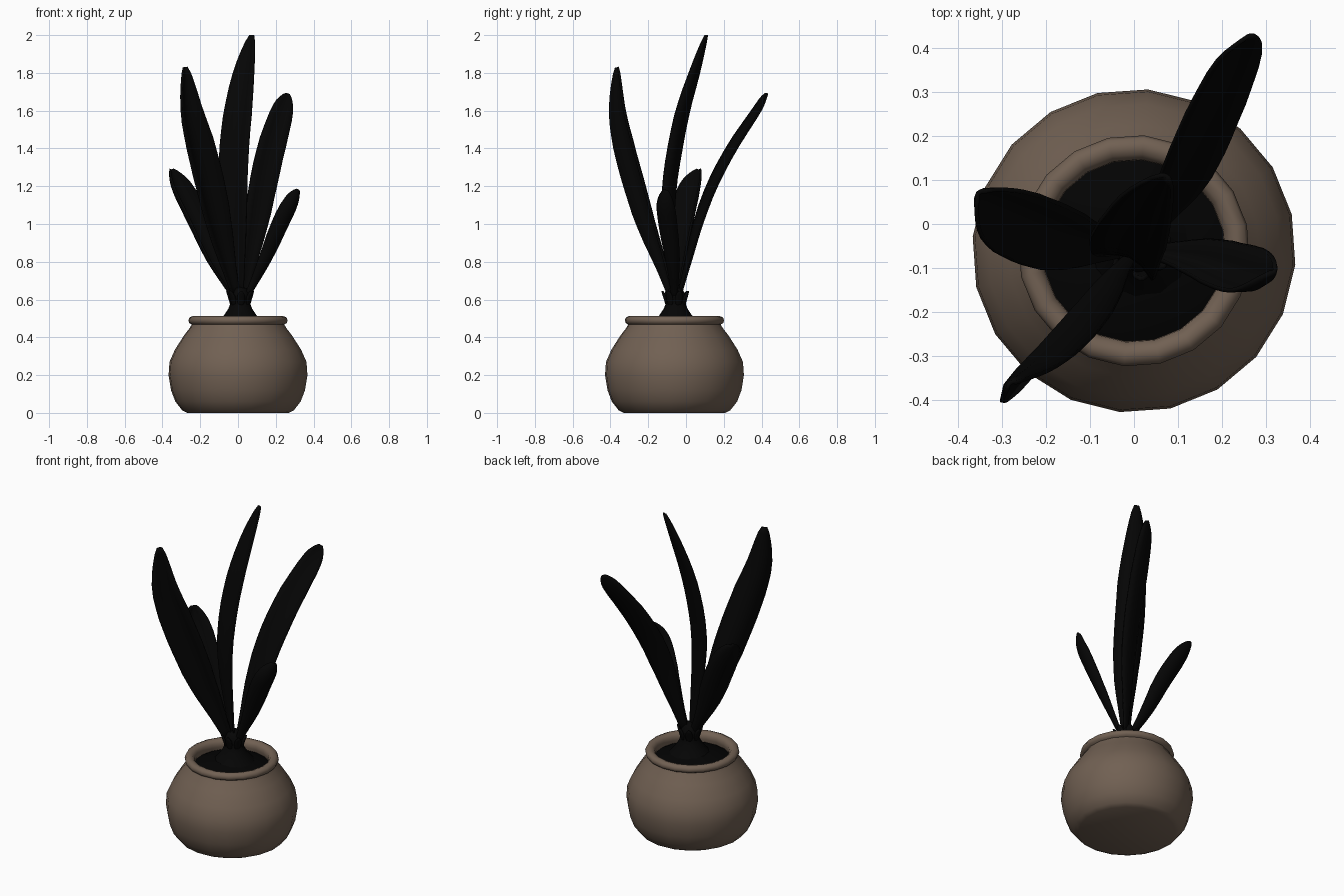
import bpy, bmesh, math
from mathutils import Vector

if "Cube" in bpy.data.objects:
    bpy.data.objects.remove(bpy.data.objects["Cube"])

CX, CY = 0.0, -0.061         # pot axis


def material(name, rgb):
    m = bpy.data.materials.new(name)
    m.diffuse_color = (*rgb, 1)
    m.use_nodes = True
    m.node_tree.nodes["Principled BSDF"].inputs["Base Color"].default_value = m.diffuse_color
    return m


CLAY = material("brown clay", (0.165, 0.118, 0.086))
LEAF = material("near black leaf", (0.0015, 0.0015, 0.0015))
SOIL = material("black soil", (0.0008, 0.0008, 0.0008))


def finish(name, bm, mat, angle=60):
    bmesh.ops.recalc_face_normals(bm, faces=bm.faces)
    me = bpy.data.meshes.new(name)
    bm.to_mesh(me)
    bm.free()
    me.materials.append(mat)
    ob = bpy.data.objects.new(name, me)
    bpy.context.collection.objects.link(ob)
    bpy.ops.object.select_all(action='DESELECT')
    ob.select_set(True)
    bpy.context.view_layer.objects.active = ob
    bpy.ops.object.shade_smooth_by_angle(angle=math.radians(angle))
    return ob


def lathe(name, profile, mat, x=CX, y=CY, sides=20, phase=85):
    """Spin (radius, z) points; a zero radius makes a cap."""
    bm = bmesh.new()
    rings = []
    for r, z in profile:
        if r == 0:
            rings.append([bm.verts.new((x, y, z))] * sides)
            continue
        ring = []
        for i in range(sides):
            a = math.radians(phase) + math.tau * i / sides
            ring.append(bm.verts.new((x + r * math.cos(a), y + r * math.sin(a), z)))
        rings.append(ring)
    for a, b in zip(rings, rings[1:]):
        for i in range(sides):
            j = (i + 1) % sides
            vs = list(dict.fromkeys((a[i], a[j], b[j], b[i])))
            bm.faces.new(vs)
    return finish(name, bm, mat)


# Round pot with rolled rim and inner wall
lathe("pot", [(0, 0), (0.27, 0), (0.297, 0.014), (0.333, 0.06), (0.356, 0.12),
              (0.369, 0.20), (0.364, 0.27), (0.335, 0.335), (0.287, 0.41),
              (0.256, 0.45), (0.246, 0.468), (0.259, 0.475), (0.264, 0.49),
              (0.258, 0.505), (0.24, 0.513), (0.221, 0.507), (0.209, 0.492),
              (0.207, 0.47), (0.215, 0.44)], CLAY)

# Soil mound
lathe("soil", [(0.213, 0.45), (0.19, 0.462), (0.15, 0.475), (0.1, 0.492), (0, 0.505)], SOIL)

# Flared stem
lathe("stem", [(0.115, 0.485), (0.088, 0.515), (0.064, 0.55), (0.052, 0.58),
               (0.055, 0.62), (0.035, 0.66), (0, 0.67)], LEAF, 0.012, -0.055, 12)


def path(pts, t):
    """Catmull-Rom point on a list of points, t in 0..1."""
    p = [Vector(q) for q in pts]
    p = [2 * p[0] - p[1]] + p + [2 * p[-1] - p[-2]]
    n = len(pts) - 1
    i = min(int(t * n), n - 1)
    u = t * n - i
    a, b, c, d = p[i:i + 4]
    return 0.5 * (2 * b + (c - a) * u + (2 * a - 5 * b + 4 * c - d) * u * u
                  + (3 * b - a - 3 * c + d) * u ** 3)


SHAPE = [(0, .22), (.1, .38), (.25, .72), (.4, .93), (.55, 1.0), (.7, .96),
         (.82, .80), (.91, .57), (.97, .34), (1, .14)]


def width_at(t):
    for (a, wa), (b, wb) in zip(SHAPE, SHAPE[1:]):
        if t <= b:
            return wa + (wb - wa) * (t - a) / (b - a)
    return SHAPE[-1][1]


def leaf(name, pts, width, side, fold=0.25, inner=None, steps=18):
    """Strap leaf lofted along a path; its edges lift towards `inner`."""
    bm = bmesh.new()
    if inner is None:
        inner = Vector(pts[0]) - Vector(pts[-1])
    inner = Vector((inner[0], inner[1], 0))
    rows = []
    for k in range(steps + 1):
        t = 1 - (1 - k / steps) ** 1.25     # denser towards the tip
        c = path(pts, t)
        tan = (path(pts, min(t + .01, 1)) - path(pts, max(t - .01, 0))).normalized()
        w = Vector((*side, 0))
        w = (w - tan * w.dot(tan)).normalized()
        n = tan.cross(w)
        if n.dot(inner) < 0:
            n = -n
        h = width * width_at(t) / 2
        rows.append([bm.verts.new(c + w * h * s + n * h * fold * (s * s - .5))
                     for s in (-1, -.5, 0, .5, 1)])
    for a, b in zip(rows, rows[1:]):
        for i in range(4):
            bm.faces.new((a[i], a[i + 1], b[i + 1], b[i]))
    ob = finish(name, bm, LEAF)
    mod = ob.modifiers.new("thickness", 'SOLIDIFY')
    mod.thickness = 0.01
    mod.offset = 0


# Five large leaves
leaf("leaf_centre", [(.01, -.06, .58), (0, -.075, .8), (-.012, -.085, 1.0),
                     (-.02, -.077, 1.2), (-.015, -.047, 1.4), (.005, -.006, 1.6),
                     (.033, .052, 1.8), (.072, .108, 2.0)], .168, (.9, -.4), .4)
leaf("leaf_tall_left", [(0, -.065, .58), (-.06, -.13, .8), (-.11, -.197, 1.0),
                        (-.157, -.255, 1.2), (-.207, -.31, 1.4), (-.255, -.352, 1.6),
                        (-.28, -.365, 1.83)],
     .18, (.82, .57), .6, (.7, -.7))
leaf("leaf_tall_right", [(.025, -.045, .58), (.06, .015, .8), (.095, .07, 1.0),
                         (.13, .145, 1.2), (.175, .25, 1.4), (.235, .38, 1.6),
                         (.265, .428, 1.69)], .152, (.93, .35))
leaf("leaf_short_left", [(0, -.055, .58), (-.125, -.04, .8), (-.215, -.01, 1.0),
                         (-.305, .03, 1.18), (-.352, .068, 1.29)],
     .17, (.68, .73), .8)
leaf("leaf_short_right", [(.03, -.06, .58), (.145, -.08, .8), (.235, -.11, 1.0),
                          (.283, -.118, 1.1), (.318, -.105, 1.18)],
     .125, (.65, .75), .8)

# Small sheath tips around the stem collar
for i in range(7):
    a = math.tau * i / 7 + 0.3
    dx, dy = math.cos(a), math.sin(a)
    leaf(f"sheath_{i + 1}", [(.012 + dx * r, -.055 + dy * r, z) for r, z in
                             ((.045, .56), (.054, .60), (.07, .645))],
         .04, (-dy, dx), steps=5)
